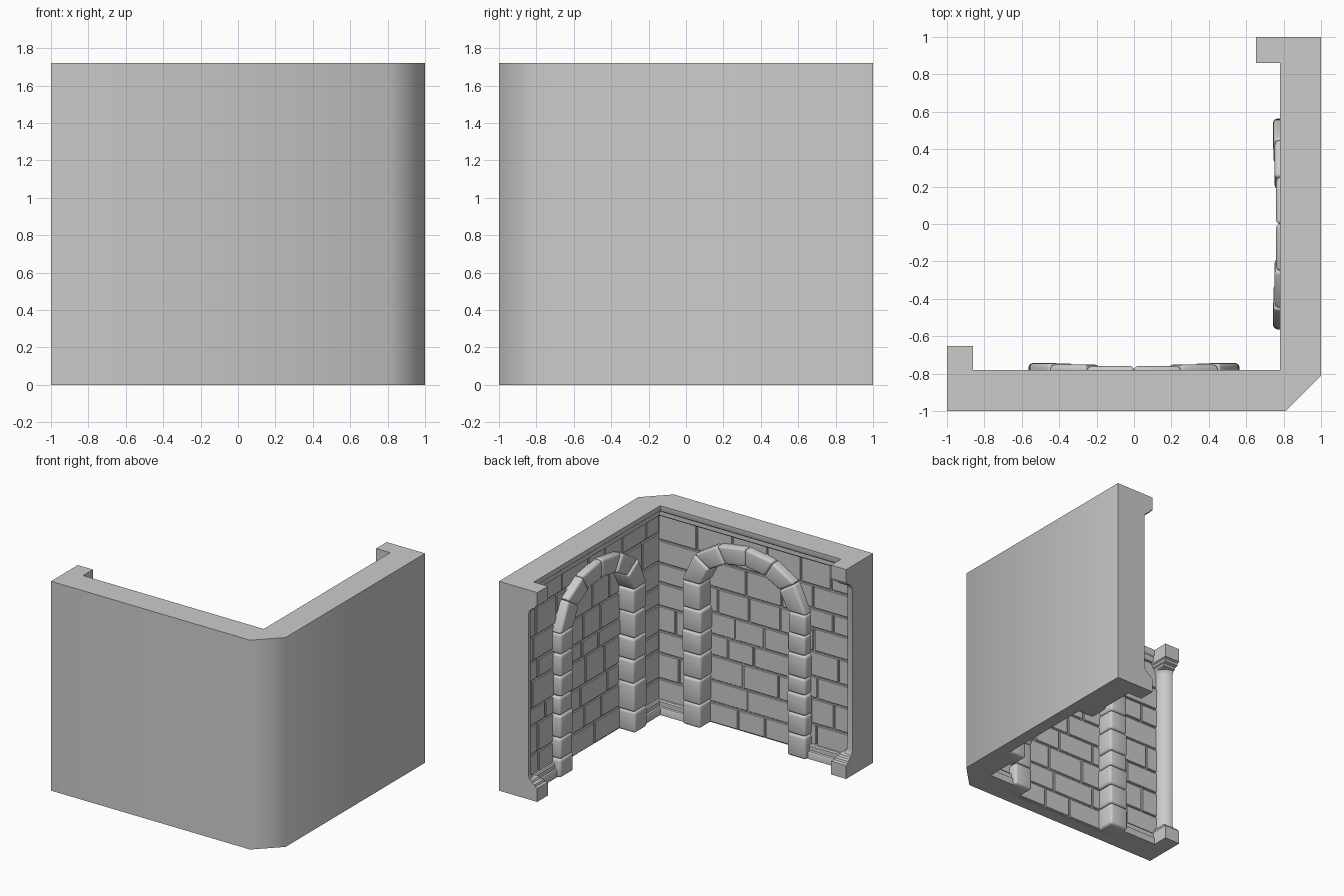
import bpy, bmesh, math, random

if "Cube" in bpy.data.objects:
    bpy.data.objects.remove(bpy.data.objects["Cube"])

H = 1.72
FACE, CORE = 0.82, 0.832      # brick faces and mortar, distance from the centre
NICHE, NICHE_CORE = 0.886, 0.896   # the same inside the recessed arches
SPRING = 1.18                 # height where the arch curve starts
cutters = []


def front(x, d, z):
    """Front wall: x along the wall, d = distance from centre."""
    return (x, -d, z)


def right(x, d, z):
    """Right wall: the front wall mirrored over the diagonal."""
    return (d, -x, z)


def finish(name, bm, angle=30, cut=False):
    bmesh.ops.recalc_face_normals(bm, faces=bm.faces)
    me = bpy.data.meshes.new(name)
    bm.to_mesh(me)
    bm.free()
    ob = bpy.data.objects.new(name, me)
    bpy.context.collection.objects.link(ob)
    bpy.ops.object.select_all(action='DESELECT')
    ob.select_set(True)
    bpy.context.view_layer.objects.active = ob
    for c in cutters if cut else []:
        mod = ob.modifiers.new("niche", 'BOOLEAN')
        mod.operation, mod.solver, mod.object = 'DIFFERENCE', 'EXACT', c
        bpy.ops.object.modifier_apply(modifier=mod.name)
    bpy.ops.object.shade_smooth_by_angle(angle=math.radians(angle))
    return ob


def loft(bm, rings):
    """Closed skin through rings of equal point count, capped at both ends."""
    rows = [[bm.verts.new(p) for p in r] for r in rings]
    n = len(rows[0])
    for a, b in zip(rows, rows[1:]):
        for i in range(n):
            j = (i + 1) % n
            bm.faces.new((a[i], a[j], b[j], b[i]))
    bm.faces.new(rows[0])
    bm.faces.new(rows[-1])


def block(bm, place, quad, d_front, d_back):
    """Stone or prism with an (x, z) outline."""
    loft(bm, [[place(x, d, z) for x, z in quad] for d in (d_back, d_front)])


def at(t, rx, rz):
    return (rx * math.cos(t), SPRING + rz * math.sin(t))


# Hidden cutters for the two arched niches
for place in (front, right):
    bm = bmesh.new()
    outline = [(0.47, -0.1)] + [at(math.radians(9 * i), 0.47, 0.32) for i in range(21)] + [(-0.47, -0.1)]
    block(bm, place, outline, 0.6, NICHE_CORE)
    ob = finish("niche_cutter", bm)
    ob.hide_render = True
    cutters.append(ob)

# Plain wall core with the chamfered outer corner
bm = bmesh.new()
plan = [(-1, -1), (0.81, -1), (1, -0.81), (1, 1), (CORE, 1), (CORE, -CORE), (-1, -CORE)]
loft(bm, [[(x, y, z) for x, y in plan] for z in (0, H)])
finish("wall_core", bm, 50, cut=True)

# Skirting and cornice swept round the inner corner
mouldings = {
    "skirting": [(0.84, 0), (0.78, 0), (0.78, 0.05), (0.785, 0.06), (0.797, 0.065),
                 (0.797, 0.1), (0.805, 0.11), (0.84, 0.113)],
    "cornice": [(0.84, H), (0.78, H), (0.78, 1.69), (0.785, 1.675), (0.797, 1.665),
                (0.797, 1.635), (0.806, 1.622), (0.84, 1.618)],
}
for name, prof in mouldings.items():
    bm = bmesh.new()
    loft(bm, [[(-1, -d, z) for d, z in prof],
              [(d, -d, z) for d, z in prof],
              [(d, 1, z) for d, z in prof]])
    finish(name, bm, cut=(name == "skirting"))


def bricks(name, place, seed, x0, x1, z0, z1, rows, face, cut):
    """Courses of large uneven bricks."""
    rng = random.Random(seed)
    bm = bmesh.new()
    gap = 0.005
    cuts = [z0 + (z1 - z0) * (r + (rng.uniform(-0.15, 0.15) if 0 < r < rows else 0)) / rows
            for r in range(rows + 1)]
    for r, (lo, hi) in enumerate(zip(cuts, cuts[1:])):
        x = x0
        while x < x1 - 0.01:
            e = x + rng.uniform(0.2, 0.4) * (0.6 if x == x0 and r % 2 else 1)
            if x1 - e < 0.12:
                e = x1
            a, b, p, q = x + gap, e - gap, lo + gap, hi - gap
            block(bm, place, [(a, p), (b, p), (b, q), (a, q)],
                  face + rng.uniform(-0.003, 0.003), face + 0.03)
            x = e
    bmesh.ops.bevel(bm, geom=bm.edges[:], offset=0.005, segments=1,
                    affect='EDGES', profile=0.5, clamp_overlap=True)
    finish(name, bm, 20, cut)


def arch(name, place, seed):
    """Arch surround: two stacked legs and six wedge stones."""
    rng = random.Random(seed)
    bm = bmesh.new()
    inner, outer, back = 0.395, 0.565, 0.915
    # The leg next to the corner has fewer, larger stones
    for s, n in ((-1, 7), (1, 6)):
        cuts = [0] + [SPRING * (i + rng.uniform(-0.12, 0.12)) / n for i in range(1, n)] + [SPRING]
        for lo, hi in zip(cuts, cuts[1:]):
            i = inner + rng.uniform(-0.008, 0.008)
            o = outer - rng.uniform(0, 0.012)
            block(bm, place, [(s * i, lo), (s * o, lo), (s * o, hi), (s * i, hi)],
                  0.743 + rng.uniform(0, 0.006), back)
    angles = [math.radians(a) for a in (0, 36, 63, 90, 117, 144, 180)]
    for k, (a, b) in enumerate(zip(angles, angles[1:])):
        quad = [at(a, inner, 0.25), at(a, outer, 0.4), at(b, outer, 0.4), at(b, inner, 0.25)]
        block(bm, place, quad, (0.745, 0.752, 0.76)[min(k, 5 - k)], back)
    bmesh.ops.bevel(bm, geom=bm.edges[:], offset=0.02, segments=3,
                    affect='EDGES', profile=0.5, clamp_overlap=True)
    finish(name, bm, 40)


def column(name, place):
    """Quarter-round end column with square base and capital."""
    # (height, width along wall, depth, squareness)
    half = [(0, 0.138, 0.168, 1), (0.11, 0.138, 0.168, 1), (0.118, 0.125, 0.15, 1),
            (0.135, 0.122, 0.145, 1), (0.142, 0.11, 0.122, 1), (0.158, 0.106, 0.114, 1),
            (0.164, 0.1, 0.1, 0.2), (0.18, 0.093, 0.093, 0), (0.2, 0.088, 0.088, 0)]
    rings = []
    for z, w, d, sq in half + [(H - z, w, d, sq) for z, w, d, sq in reversed(half)]:
        ring = [place(-1, 0.85, z), place(-1 + w, 0.85, z)]
        for i in range(13):
            t = math.radians(7.5 * i)
            c, s = math.cos(t), math.sin(t)
            k = 1 + sq * (1 / max(c, s) - 1)
            ring.append(place(-1 + w * c * k, FACE - d * s * k, z))
        rings.append(ring)
    bm = bmesh.new()
    loft(bm, rings)
    finish(name, bm, 35)


for side, place, seed in (("front", front, 3), ("right", right, 8)):
    bricks(side + "_wall_bricks", place, seed, -0.98, FACE + 0.01, 0.1, 1.635, 8, FACE, True)
    bricks(side + "_niche_bricks", place, seed + 1, -0.46, 0.46, 0.002, 1.5, 8, NICHE, False)
    arch(side + "_wall_arch", place, seed + 20)
    column(side + "_wall_end_column", place)

for c in cutters:
    bpy.data.objects.remove(c)
